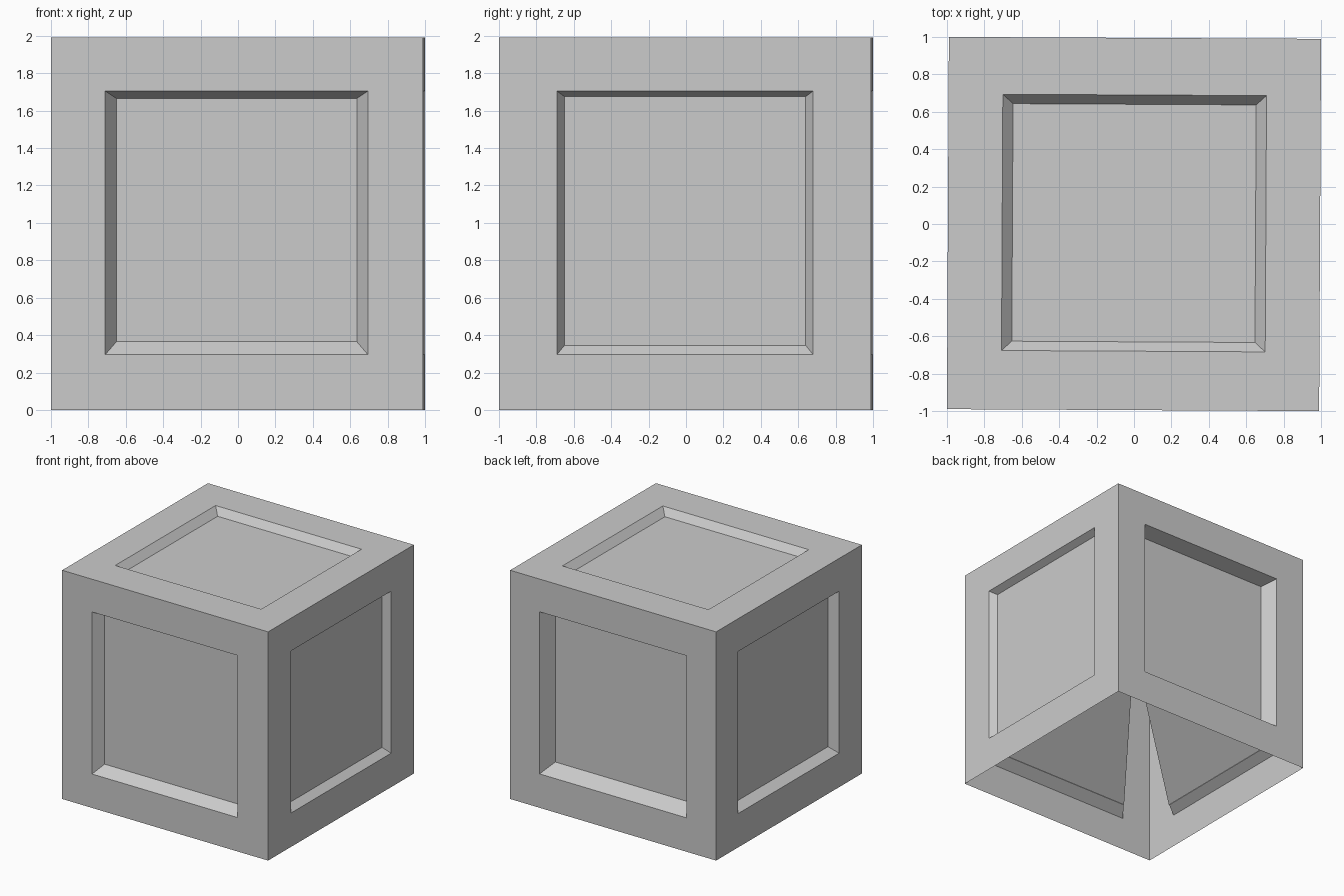
import bpy, bmesh, math
from mathutils import Vector, Matrix

if "Cube" in bpy.data.objects:
    bpy.data.objects.remove(bpy.data.objects["Cube"])

HALF = 0.995                              # half of the cube edge
TURN = Matrix.Rotation(math.radians(-0.3), 3, 'Z')
APEX = Vector((0, 0, 1.2))                # where the inner braces meet
X, Y, Z = Vector((1, 0, 0)), Vector((0, 1, 0)), Vector((0, 0, 1))

# name: horizontal axis, vertical axis, outward normal, opening, floor, depth
# rectangles are (left, bottom, right, top) about the face centre
SIDES = {
    "front": (X, Z, -Y, (-.705, -.70, .70, .71), (-.645, -.63, .64, .67), .085),
    "right": (Y, Z, X, (-.685, -.70, .685, .71), (-.645, -.65, .645, .68), .06),
    "back": (-X, Z, Y, (-.71, -.70, .71, .71), (-.65, -.63, .65, .67), .13),
    "left": (-Y, Z, -X, (-.695, -.70, .685, .71), (-.645, -.65, .645, .68), .08),
    "top": (X, Y, Z, (-.705, -.68, .705, .69), (-.65, -.63, .65, .64), .06),
}


def ring(side, rect, depth):
    """Four corners of a rectangle sunk below one cube face."""
    u, v, n = side[:3]
    l, b, r, t = rect
    return [TURN @ (u * a + v * c + n * (HALF - depth)) + Vector((0, 0, HALF))
            for a, c in ((l, b), (r, b), (r, t), (l, t))]


def finish(name, bm):
    mesh = bpy.data.meshes.new(name)
    bm.to_mesh(mesh)
    bm.free()
    bpy.context.collection.objects.link(bpy.data.objects.new(name, mesh))


# Open-bottomed shell with a sunken panel on each face
shell = bmesh.new()
for side in SIDES.values():
    opening, floor, depth = side[3:]
    rings = [[shell.verts.new(p) for p in ring(side, rect, d)] for rect, d in
             (((-HALF, -HALF, HALF, HALF), 0), (opening, 0), (floor, depth))]
    for outer, inner in zip(rings, rings[1:]):
        for i in range(4):
            j = (i + 1) % 4
            shell.faces.new((outer[i], outer[j], inner[j], inner[i]))
    shell.faces.new(rings[2])
bmesh.ops.remove_doubles(shell, verts=shell.verts[:], dist=0.0005)
finish("crate_shell", shell)

# Inner braces: a pyramid from each panel floor towards the middle
for name, side in SIDES.items():
    floor, depth = side[4:]
    brace = bmesh.new()
    base = [brace.verts.new(p) for p in ring(side, floor, depth + 0.004)]
    tip = brace.verts.new(APEX)
    for i in range(4):
        brace.faces.new((base[i - 1], base[i], tip))
    finish(name + "_inner_brace", brace)
